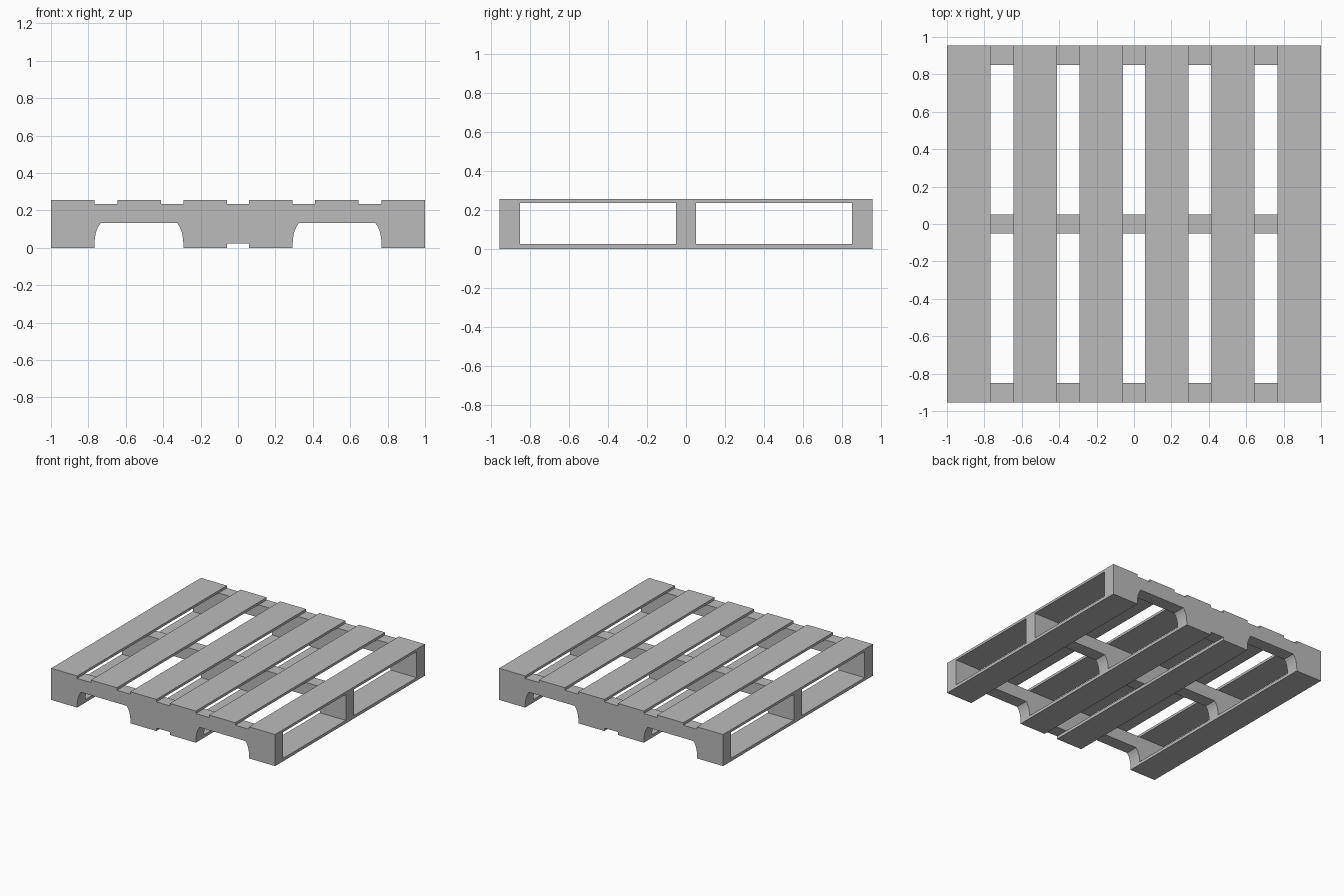
import bpy
import bmesh

if "Cube" in bpy.data.objects:
    bpy.data.objects.remove(bpy.data.objects["Cube"])

HEIGHT, HALF_DEPTH = 0.255, 0.955
TOP_BOARD, BOTTOM_BOARD = 0.02, 0.024   # board thicknesses
STRINGER = 0.104                        # stringer thickness

grey = bpy.data.materials.new("plain grey")
grey.use_nodes = True
colour = (0.5, 0.5, 0.5, 1)
grey.diffuse_color = colour
grey.node_tree.nodes["Principled BSDF"].inputs["Base Color"].default_value = colour


def extrude_profile(name, profile, y0, y1):
    """Extrude an (x, z) outline along y into a closed solid."""
    bm = bmesh.new()
    face = bm.faces.new([bm.verts.new((x, y0, z)) for x, z in profile])
    grown = bmesh.ops.extrude_face_region(bm, geom=[face])["geom"]
    verts = [v for v in grown if isinstance(v, bmesh.types.BMVert)]
    bmesh.ops.translate(bm, verts=verts, vec=(0, y1 - y0, 0))
    bmesh.ops.recalc_face_normals(bm, faces=bm.faces)
    mesh = bpy.data.meshes.new(name)
    bm.to_mesh(mesh)
    bm.free()
    mesh.materials.append(grey)
    obj = bpy.data.objects.new(name, mesh)
    bpy.context.collection.objects.link(obj)
    return obj


def board(name, x0, x1, z0, z1):
    extrude_profile(name, [(x0, z0), (x1, z0), (x1, z1), (x0, z1)],
                    -HALF_DEPTH, HALF_DEPTH)


# Deck boards, mirrored left and right
spans = {"outer": (0.768, 1.0), "middle": (0.412, 0.645), "inner": (0.06, 0.292)}
for part, (a, b) in spans.items():
    for side, x0, x1 in (("left", a, b), ("right", -b, -a)):
        board(f"top_board_{part}_{side}", x0, x1, HEIGHT - TOP_BOARD, HEIGHT)
        if part != "middle":
            board(f"bottom_board_{part}_{side}", x0, x1, 0, BOTTOM_BOARD)

# Stringers with two curved fork notches
notch_side = [(0, BOTTOM_BOARD), (0.003, 0.055), (0.009, 0.085),
              (0.019, 0.11), (0.033, 0.132)]
inner, outer = spans["inner"][1], spans["outer"][0]
notch = [(inner + dx, z) for dx, z in notch_side]
notch += [(outer - dx, z) for dx, z in reversed(notch_side)]
half = notch + [(1, BOTTOM_BOARD), (1, HEIGHT - TOP_BOARD)]
outline = half + [(-x, z) for x, z in reversed(half)]

edge = HALF_DEPTH - STRINGER / 2
for name, y in (("front", -edge), ("centre", 0), ("back", edge)):
    extrude_profile(f"{name}_stringer", outline, y - STRINGER / 2, y + STRINGER / 2)
